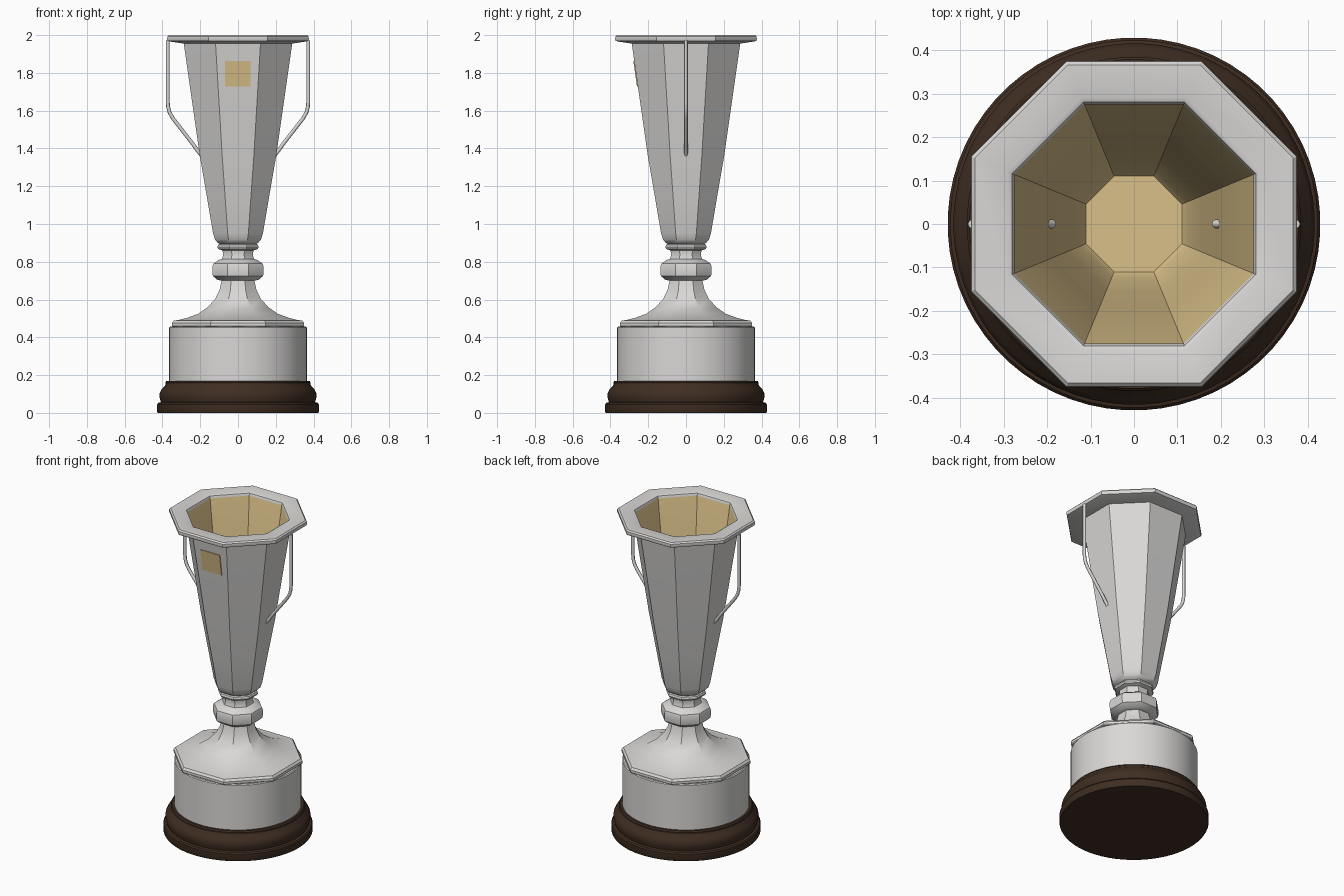
import bpy, bmesh, math
from mathutils import Vector

if "Cube" in bpy.data.objects:
    bpy.data.objects.remove(bpy.data.objects["Cube"])


def material(name, rgb):
    m = bpy.data.materials.new(name)
    m.diffuse_color = (*rgb, 1)
    m.use_nodes = True
    m.node_tree.nodes["Principled BSDF"].inputs["Base Color"].default_value = m.diffuse_color
    return m


SILVER = material("silver", (0.70, 0.69, 0.68))
GOLD = material("gold", (0.70, 0.53, 0.25))
WOOD = material("dark_wood", (0.050, 0.027, 0.016))


def finish(name, bm, mats, angle=30):
    me = bpy.data.meshes.new(name)
    bm.to_mesh(me)
    bm.free()
    ob = bpy.data.objects.new(name, me)
    bpy.context.collection.objects.link(ob)
    for m in mats:
        me.materials.append(m)
    bpy.ops.object.select_all(action='DESELECT')
    ob.select_set(True)
    bpy.context.view_layer.objects.active = ob
    bpy.ops.object.shade_smooth_by_angle(angle=math.radians(angle))
    return ob


def lathe(name, profile, sides, mats, second_from=None):
    """Spin (radius to flat, z) points from bottom to top; both ends are capped."""
    bm = bmesh.new()
    k = 1 / math.cos(math.pi / sides)
    rings = []
    for r, z in profile:
        ring = []
        for i in range(sides):
            a = 2 * math.pi * (i + 0.5) / sides
            ring.append(bm.verts.new((r * k * math.cos(a), r * k * math.sin(a), z)))
        rings.append(ring)
    for j in range(len(rings) - 1):
        for i in range(sides):
            n = (i + 1) % sides
            f = bm.faces.new((rings[j][i], rings[j][n], rings[j + 1][n], rings[j + 1][i]))
            f.material_index = int(second_from is not None and j >= second_from)
    bm.faces.new(rings[0][::-1])
    top = bm.faces.new(rings[-1])
    top.material_index = int(second_from is not None)
    return finish(name, bm, mats)


# Round wooden foot
lathe("wooden_foot", [(0.425, 0), (0.428, 0.006), (0.428, 0.045), (0.422, 0.053),
                      (0.408, 0.057), (0.415, 0.08), (0.415, 0.105), (0.405, 0.125),
                      (0.388, 0.142), (0.383, 0.152), (0.384, 0.162), (0.378, 0.17)],
      64, [WOOD])

# Round silver band
lathe("silver_band", [(0.365, 0.165), (0.365, 0.452), (0.36, 0.457)], 64, [SILVER])

# Octagonal pedestal: plate, flare, stem knob and collar
lathe("pedestal", [(0.345, 0.455), (0.35, 0.46), (0.35, 0.475), (0.34, 0.488),
                   (0.31, 0.493), (0.27, 0.503), (0.21, 0.525), (0.16, 0.56),
                   (0.12, 0.605), (0.098, 0.65), (0.087, 0.70), (0.11, 0.705),
                   (0.133, 0.725), (0.135, 0.74), (0.135, 0.775), (0.13, 0.79),
                   (0.105, 0.808), (0.085, 0.815), (0.078, 0.835), (0.082, 0.86),
                   (0.105, 0.868), (0.109, 0.878), (0.105, 0.89), (0.098, 0.894)],
      8, [SILVER])

# Octagonal cup with flat rim and gilded inside
outer = [(0.095, 0.893), (0.11, 0.903), (0.122, 0.918), (0.132, 0.95),
         (0.165, 1.145), (0.202, 1.36), (0.287, 1.955)]
rim = [(0.36, 1.966), (0.372, 1.97), (0.375, 1.978), (0.374, 1.992), (0.366, 2.0),
       (0.29, 2.0), (0.28, 1.995), (0.275, 1.982)]
inner = [(0.193, 1.36), (0.155, 1.145), (0.122, 0.965), (0.11, 0.945)]
lathe("cup", outer + rim + inner, 8, [SILVER, GOLD],
      second_from=len(outer) + len(rim) - 1)


# Pair of bent rod handles
def handle(name, s):
    path = [(0.372, 1.972), (0.372, 1.65), (0.370, 1.62), (0.362, 1.59),
            (0.345, 1.56), (0.24, 1.425), (0.215, 1.39), (0.187, 1.355)]
    pts = [Vector((x, 0, z)) for x, z in path]
    bm = bmesh.new()
    rings, n = [], 8
    for i, p in enumerate(pts):
        t = (pts[min(i + 1, len(pts) - 1)] - pts[max(i - 1, 0)]).normalized()
        side = Vector((-t.z, 0, t.x))
        rings.append([bm.verts.new(p + 0.010 * (math.cos(a) * side + math.sin(a) * Vector((0, 1, 0))))
                      for a in (2 * math.pi * j / n for j in range(n))])
    for a, b in zip(rings, rings[1:]):
        for j in range(n):
            bm.faces.new((a[j], a[(j + 1) % n], b[(j + 1) % n], b[j]))
    bm.faces.new(rings[0])
    bm.faces.new(rings[-1])
    for v in bm.verts:
        v.co.x *= s
    bmesh.ops.recalc_face_normals(bm, faces=bm.faces)
    finish(name, bm, [SILVER], 50)


handle("handle_right", 1)
handle("handle_left", -1)

# Gold plate lying on the sloped front face
bm = bmesh.new()
bmesh.ops.create_cube(bm, size=1)
for v in bm.verts:
    z = 1.795 + v.co.z * 0.135
    face_y = 0.202 + (z - 1.36) * (0.287 - 0.202) / (1.955 - 1.36)
    v.co = (v.co.x * 0.136 - 0.002, -face_y - 0.001 + v.co.y * 0.008, z)
finish("front_plate", bm, [GOLD])
